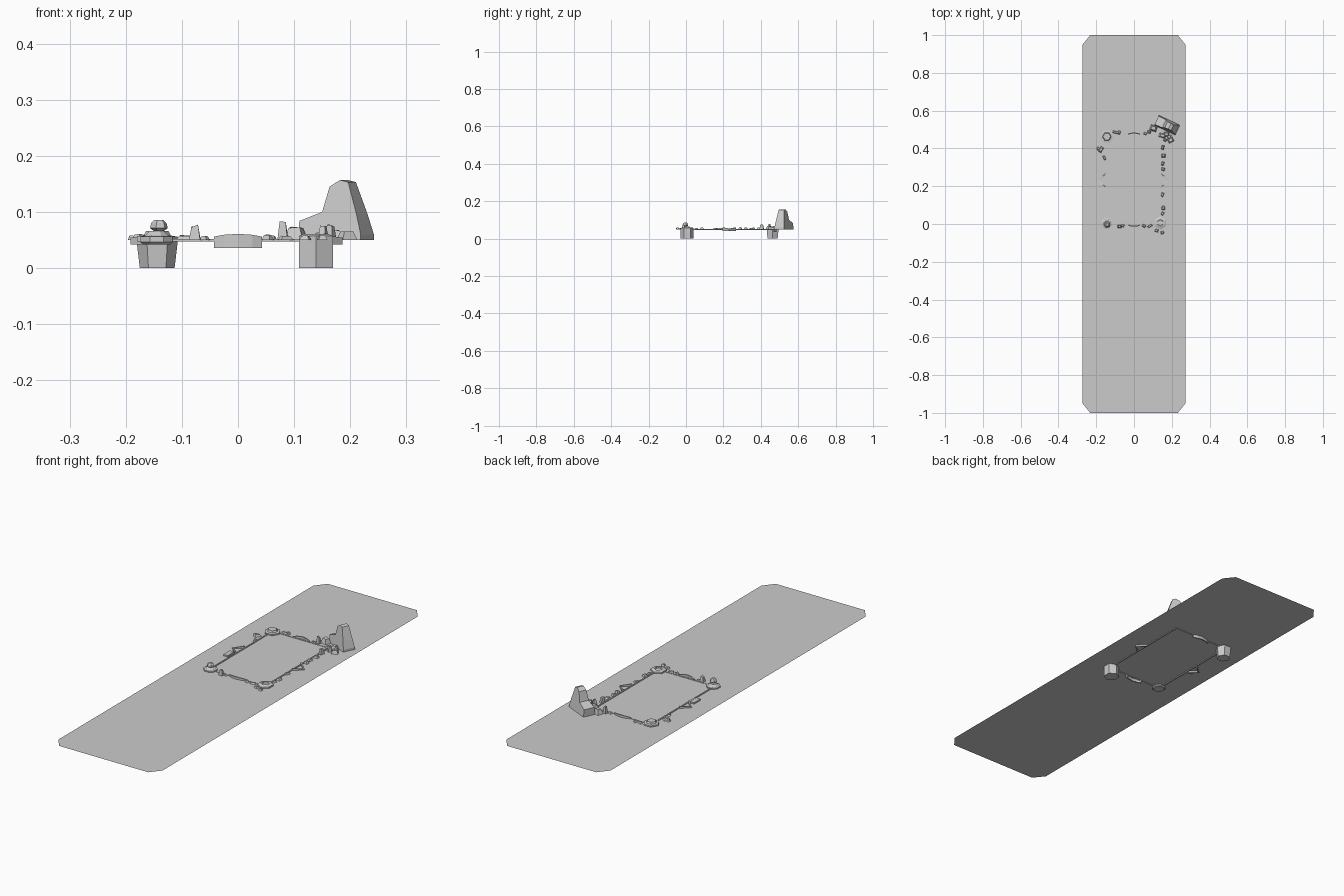
import bpy, bmesh, random
from math import sin, cos, pi, radians
from mathutils import Vector, Matrix

if "Cube" in bpy.data.objects:
    bpy.data.objects.remove(bpy.data.objects["Cube"])

random.seed(4)
Z = 0.05  # level of the ground sheet


def finish(name, bm):
    bmesh.ops.recalc_face_normals(bm, faces=bm.faces)
    me = bpy.data.meshes.new(name)
    bm.to_mesh(me)
    bm.free()
    ob = bpy.data.objects.new(name, me)
    bpy.context.collection.objects.link(ob)
    return ob


def lathe(name, x, y, profile, n=6, turn=0.0):
    """Stack of n-sided rings given as (radius, z), capped at both ends."""
    bm = bmesh.new()
    rings = [[bm.verts.new((x + r * cos(turn + 2 * pi * i / n),
                            y + r * sin(turn + 2 * pi * i / n), z))
              for i in range(n)] for r, z in profile]
    for a, b in zip(rings, rings[1:]):
        for i in range(n):
            j = (i + 1) % n
            bm.faces.new((a[i], a[j], b[j], b[i]))
    bm.faces.new(rings[0])
    bm.faces.new(rings[-1])
    return finish(name, bm)


def box(name, x0, x1, y0, y1, z0, z1):
    bm = bmesh.new()
    bmesh.ops.create_cube(bm, size=1)
    for v in bm.verts:
        v.co = Vector(((x0 + x1) / 2 + v.co.x * (x1 - x0),
                       (y0 + y1) / 2 + v.co.y * (y1 - y0),
                       (z0 + z1) / 2 + v.co.z * (z1 - z0)))
    return finish(name, bm)


def wall(name, pts, thick, z0):
    """Thin wall along (x, y, top) points; thickness goes to the right-hand side."""
    bm = bmesh.new()
    secs = []
    for i, (x, y, t) in enumerate(pts):
        a, b = pts[max(i - 1, 0)], pts[min(i + 1, len(pts) - 1)]
        d = Vector((b[0] - a[0], b[1] - a[1])).normalized()
        ox, oy = d.y * thick, -d.x * thick
        secs.append([bm.verts.new(c) for c in
                     ((x, y, z0), (x, y, t), (x + ox, y + oy, t), (x + ox, y + oy, z0))])
    for a, b in zip(secs, secs[1:]):
        for i in range(4):
            j = (i + 1) % 4
            bm.faces.new((a[i], a[j], b[j], b[i]))
    bm.faces.new(secs[0])
    bm.faces.new(secs[-1])
    return finish(name, bm)


def stone(name, x, y, sx, sy, h, taper=0.6, z=Z):
    """Small rough-cut stone: a jittered, tapered and turned cube."""
    bm = bmesh.new()
    bmesh.ops.create_cube(bm, size=1)
    turn = Matrix.Rotation(random.uniform(-0.6, 0.6), 3, 'Z')
    for v in bm.verts:
        k = taper if v.co.z > 0 else 1
        top = h * random.uniform(0.75, 1) if v.co.z > 0 else 0
        p = turn @ Vector((v.co.x * sx * k, v.co.y * sy * k, 0))
        v.co = p + Vector((x, y, z + top))
    return finish(name, bm)


# Ground sheet with clipped corners
bm = bmesh.new()
w, c, d = 0.272, 0.04, 0.05
quarter = [(w, 1 - d), (w - c, 1)]
outline = quarter + [(-x, y) for x, y in quarter[::-1]]
outline += [(-x, -y) for x, y in outline]
bm.faces.new([bm.verts.new((x, y, Z)) for x, y in outline])
finish("ground_sheet", bm)

# Thin rim of the rectangular pool
x0, x1, y0, y1, t = -0.152, 0.146, -0.002, 0.472, 0.006
box("rim_left", x0, x0 + t, y0, y1, 0.046, 0.053)
box("rim_right", x1 - t, x1, y0, y1, 0.046, 0.053)
box("rim_front", x0, x1, y0, y0 + 0.003, 0.047, 0.0515)
box("rim_back", x0, x1, y1 - 0.003, y1, 0.047, 0.0515)

# Corner pedestals
lathe("post_back_left", -0.144, 0.463,
      [(0.031, 0), (0.036, 0.042), (0.036, 0.056), (0.024, 0.058), (0.020, 0.066)])
lathe("post_front_right", 0.139, 0.006,
      [(0.035, 0), (0.035, 0.057), (0.025, 0.061), (0.018, 0.061), (0.016, 0.055)], 6, pi / 6)
lathe("disc_front_left", -0.145, 0.003,
      [(0.026, 0.042), (0.031, 0.046), (0.031, 0.056), (0.022, 0.058), (0.014, 0.066)], 8, pi / 8)
lathe("stone_front_left", -0.141, -0.003,
      [(0.009, 0.066), (0.016, 0.071), (0.014, 0.08), (0.008, 0.086)], 6, 0.2)

# Curved curbs in the middle of both short sides
for name, y, s in (("curb_front", -0.004, -1), ("curb_back", 0.474, 1)):
    arc = [(u * 0.043, y + s * 0.011 * (1 - u * u), 0.061 - 0.005 * u * u)
           for u in (-1, -0.6, 0, 0.6, 1)]
    wall(name, arc if s > 0 else arc[::-1], 0.006, 0.036)

# Pointed curbs in the middle of both long sides
wall("point_right", [(0.147, 0.268, 0.06), (0.186, 0.231, 0.054), (0.147, 0.194, 0.06)], 0.007, 0.042)
wall("point_left", [(-0.154, 0.194, 0.06), (-0.192, 0.231, 0.054), (-0.154, 0.268, 0.06)], 0.007, 0.042)
box("slab_left", -0.18, -0.157, 0.148, 0.196, 0.047, 0.057)

# Large standing rock, turned about its base
bm = bmesh.new()
rot = Matrix.Rotation(radians(-25), 3, 'Z')
front = [(-0.062, 0), (-0.062, 0.034), (-0.018, 0.05), (-0.006, 0.095),
         (0.014, 0.107), (0.03, 0.103), (0.05, 0.045), (0.06, 0.01), (0.06, 0)]
sides = []
for s in (-1, 1):
    ring = []
    for u, z in front:
        depth = 0.029 - 0.013 * (z / 0.107)
        p = rot @ Vector((u, s * depth, z))
        ring.append(bm.verts.new(p + Vector((0.176, 0.523, Z))))
    sides.append(ring)
n = len(front)
for i in range(n):
    j = (i + 1) % n
    bm.faces.new((sides[0][i], sides[0][j], sides[1][j], sides[1][i]))
for r in sides:
    bm.faces.new(r)
finish("large_rock", bm)

# Loose stones: x, y, width, depth, height
stones = [
    (0.103, 0.507, 0.035, 0.03, 0.028), (0.08, 0.487, 0.018, 0.014, 0.034),
    (0.172, 0.475, 0.028, 0.024, 0.022), (0.194, 0.444, 0.03, 0.024, 0.016),
    (0.15, 0.468, 0.035, 0.022, 0.014), (0.165, 0.445, 0.016, 0.016, 0.03),
    (0.187, 0.462, 0.02, 0.02, 0.012), (0.152, 0.405, 0.014, 0.022, 0.026),
    (0.156, 0.362, 0.02, 0.018, 0.01), (0.152, 0.32, 0.014, 0.02, 0.01),
    (0.154, 0.29, 0.018, 0.016, 0.012), (0.15, 0.155, 0.014, 0.022, 0.008),
    (0.155, 0.085, 0.018, 0.02, 0.01), (0.15, 0.055, 0.014, 0.018, 0.008),
    (0.12, -0.035, 0.018, 0.014, 0.009), (0.15, -0.046, 0.016, 0.014, 0.009),
    (0.053, -0.01, 0.018, 0.014, 0.01), (0.085, -0.01, 0.026, 0.012, 0.008),
    (-0.077, -0.014, 0.02, 0.016, 0.028), (-0.06, -0.008, 0.016, 0.012, 0.008),
    (-0.092, 0.484, 0.04, 0.012, 0.009), (-0.078, 0.487, 0.014, 0.014, 0.013),
    (-0.175, 0.394, 0.018, 0.03, 0.011), (-0.19, 0.4, 0.012, 0.016, 0.008),
    (0.06, 0.478, 0.016, 0.012, 0.009), (-0.157, 0.35, 0.012, 0.024, 0.008),
]
for i, (x, y, sx, sy, h) in enumerate(stones):
    stone(f"loose_stone_{i + 1:02d}", x, y, sx, sy, h)
